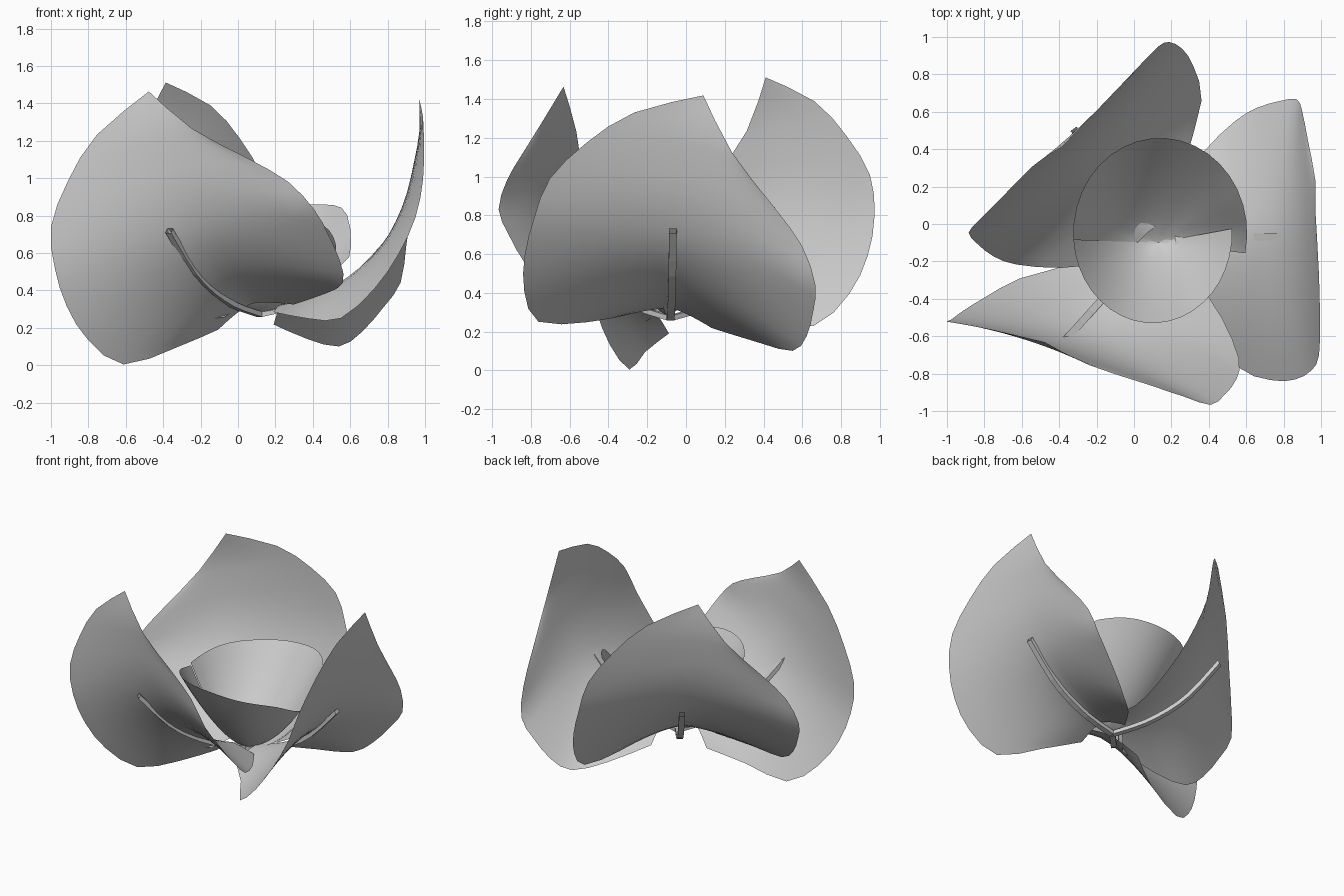
import bpy, bmesh, math
from mathutils import Vector, Matrix

cube = bpy.data.objects.get("Cube")
if cube:
    bpy.data.objects.remove(cube)

HEART = Vector((0.12, -0.08, 0.28))

grey = bpy.data.materials.new("petal_grey")
grey.use_nodes = True
colour = (0.6, 0.6, 0.6, 1)
grey.diffuse_color = colour
grey.node_tree.nodes["Principled BSDF"].inputs["Base Color"].default_value = colour


def spline(points, t):
    """Smooth curve through the points, t from 0 to 1."""
    s = t * (len(points) - 1)
    i = min(int(s), len(points) - 2)
    f = s - i
    p = [Vector(points[min(max(k, 0), len(points) - 1)]) for k in range(i - 1, i + 3)]
    a, b = (p[2] - p[0]) / 2, (p[3] - p[1]) / 2
    h = f * f * (3 - 2 * f)
    return p[1] * (1 - h) + p[2] * h + a * f * (1 - f) ** 2 - b * f * f * (1 - f)


def sheet(name, surface, rows, cols, smooth=True):
    """Grid surface from a function of (u, v)."""
    bm = bmesh.new()
    grid = [[bm.verts.new(surface(c / cols, r / rows)) for c in range(cols + 1)]
            for r in range(rows + 1)]
    for r in range(rows):
        for c in range(cols):
            bm.faces.new((grid[r][c], grid[r][c + 1], grid[r + 1][c + 1], grid[r + 1][c]))
    bmesh.ops.remove_doubles(bm, verts=bm.verts, dist=0.0005)
    for f in bm.faces:
        f.smooth = smooth
    mesh = bpy.data.meshes.new(name)
    bm.to_mesh(mesh)
    bm.free()
    mesh.materials.append(grey)
    bpy.context.collection.objects.link(bpy.data.objects.new(name, mesh))


# Shared outer petal, base to tip: midline, full edge and narrow edge
MID = [(.1, 0, .04), (.24, 0, .075), (.4, 0, .15), (.53, 0, .24), (.64, 0, .35),
       (.72, 0, .48), (.78, 0, .63), (.82, 0, .8), (.85, 0, .97), (.85, 0, 1.15)]
FULL = [(.07, .23, -.03), (.26, .42, -.095), (.43, .67, -.13), (.61, .765, .015),
        (.74, .79, .2), (.83, .77, .4), (.87, .72, .61), (.875, .56, .82),
        (.87, .34, 1.01), (.85, 0, 1.15)]
NARROW = [(.07, .22, -.03), (.25, .48, -.07), (.42, .65, -.085), (.54, .71, 0),
          (.66, .725, .14), (.75, .715, .27), (.78, .62, .455), (.81, .44, .64),
          (.85, .19, .88), (.85, 0, 1.15)]


def petal_point(u, v):
    side = 2 * u - 1
    m, e = spline(MID, v), spline(FULL if side < 0 else NARROW, v)
    p = m.lerp(e, abs(side) ** (1.35 + .65 * v))
    p.y = e.y * side
    return p


# Each petal is turned by the direction of its tip and of its width, then nudged
PETALS = {
    "left_petal": ((.85, .17, 1.14), (0, .989, -.148), (0, 0, 0)),
    "back_petal": ((-.53, .53, 1.23), (-.785, -.68, -.046), (.02, -.035, .01)),
    "front_petal": ((-.6, -.54, 1.19), (.892, -.334, .293), (0, -.015, 0)),
}
reach = Vector(MID[-1]).normalized()
for name, (tip, width, nudge) in PETALS.items():
    t = Vector(tip).normalized()
    w = Vector(width)
    w = (w - t * w.dot(t)).normalized()
    n = w.cross(t)
    x_axis = t * reach.x + n * reach.z
    z_axis = t * reach.z - n * reach.x
    turn = Matrix((x_axis, w, z_axis)).transposed()
    root = HEART + Vector(nudge)
    sheet(name, lambda u, v: root + turn @ petal_point(u, v), 18, 16)

# Ribs under the petals
RIB = [(0, 0, -.01), (.25, 0, .055), (.5, 0, .195), (.73, 0, .44)]
for name, angle in (("left_rib", 1), ("back_rib", 127), ("front_rib", 228)):
    spin = Matrix.Rotation(math.radians(angle), 3, 'Z')

    def rib_point(u, v):
        a = math.tau * u + math.pi / 4
        side, lift = 0.028 * math.cos(a), 0.02 * math.sin(a)
        return HEART + spin @ (spline(RIB, v) + Vector((-lift * .5, side, lift * .85)))

    sheet(name, rib_point, 10, 4, smooth=False)


# Inner cup of two half-bowl petals, rim heights listed from start to end
def cup(name, start, end, centre_x, radius_x, radius_y, heights):
    rim_line = [(0, 0, h) for h in heights]
    base = Vector((HEART.x, HEART.y - .02, .285))

    def point(u, v):
        a = math.radians(start + (end - start) * u)
        rim = spline(rim_line, u)
        rim.x = centre_x + radius_x * math.cos(a)
        rim.y = -.05 + radius_y * math.sin(a)
        p = base.lerp(rim, v)
        p.z = base.z + (rim.z - base.z) * v ** (1.9 - .6 * abs(math.sin(a)))
        return p

    sheet(name, point, 10, 20)


cup("inner_back_petal", -12, 184, .14, .465, .51, (.58, .82, .86, .84, .82, .81, .77))
cup("inner_front_petal", 184, 363, .1, .425, .48, (.75, .82, .85, .85, .8, .73, .62))
